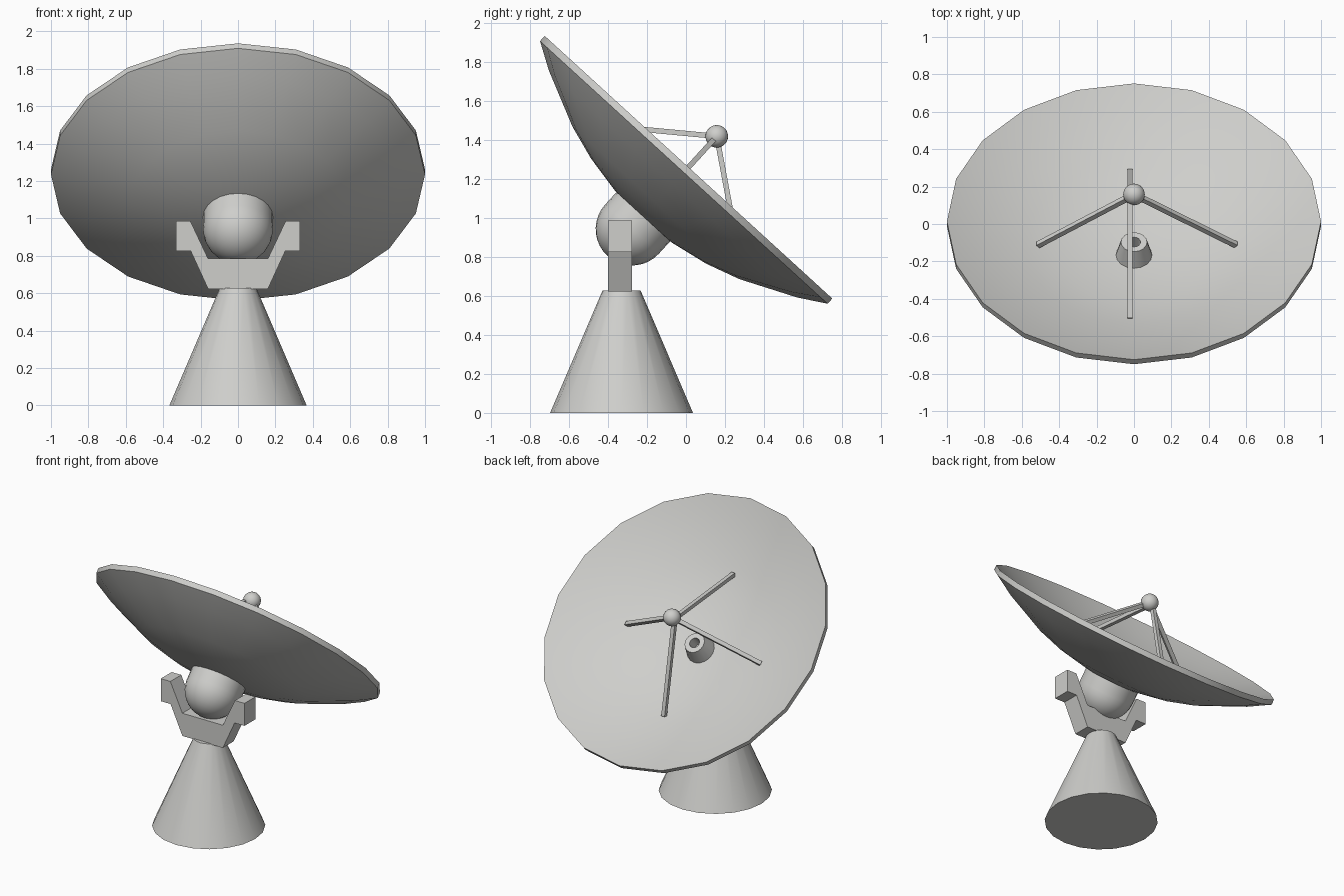
import bpy, bmesh, math
from mathutils import Matrix, Vector

if "Cube" in bpy.data.objects:
    bpy.data.objects.remove(bpy.data.objects["Cube"])

grey = bpy.data.materials.new("light_grey")
grey.diffuse_color = (0.62, 0.62, 0.60, 1)
grey.use_nodes = True
grey.node_tree.nodes["Principled BSDF"].inputs["Base Color"].default_value = grey.diffuse_color

# Dish frame: local z is the dish axis, origin at the centre of the rim plane
DISH = Matrix.Translation((0, 0.013, 1.2615)) @ Matrix.Rotation(math.radians(-42.4), 4, 'X')


def finish(name, bm, matrix=Matrix(), smooth=True):
    bmesh.ops.recalc_face_normals(bm, faces=bm.faces)
    me = bpy.data.meshes.new(name)
    bm.to_mesh(me)
    bm.free()
    me.materials.append(grey)
    ob = bpy.data.objects.new(name, me)
    ob.matrix_world = matrix
    bpy.context.collection.objects.link(ob)
    if smooth:
        bpy.ops.object.select_all(action='DESELECT')
        ob.select_set(True)
        bpy.context.view_layer.objects.active = ob
        bpy.ops.object.shade_smooth_by_angle(angle=math.radians(30))
    return ob


def lathe(name, profile, matrix=Matrix(), sides=20):
    """Revolve (radius, height) points around local z; radius 0 closes to a point."""
    bm = bmesh.new()
    verts = [bm.verts.new((r, 0, z)) for r, z in profile]
    edges = [bm.edges.new(p) for p in zip(verts, verts[1:])]
    bmesh.ops.spin(bm, geom=verts + edges, cent=(0, 0, 0), axis=(0, 0, 1),
                   angle=2 * math.pi, steps=sides, use_duplicate=False)
    bmesh.ops.remove_doubles(bm, verts=bm.verts, dist=1e-4)
    return finish(name, bm, matrix)


def bar(name, a, b, width, matrix):
    """Square bar between two points."""
    a, b = Vector(a), Vector(b)
    d = b - a
    rot = d.to_track_quat('Z', 'Y').to_matrix().to_4x4()
    bm = bmesh.new()
    bmesh.ops.create_cube(bm, size=1, matrix=Matrix.Translation((a + b) / 2) @ rot
                          @ Matrix.Diagonal((width, width, d.length, 1)))
    return finish(name, bm, matrix, smooth=False)


# Conical pedestal
lathe("pedestal", [(0, 0), (0.367, 0), (0.098, 0.628), (0, 0.628)],
      Matrix.Translation((0, -0.331, 0)))

# Yoke: mirrored front outline, extruded in depth
half = [(0.16, 0.623), (0.253, 0.826), (0.331, 0.826), (0.331, 0.987), (0.255, 0.987), (0.16, 0.785)]
outline = half + [(-x, z) for x, z in reversed(half)]
bm = bmesh.new()
face = bm.faces.new([bm.verts.new((x, -0.40, z)) for x, z in outline])
ext = bmesh.ops.extrude_face_region(bm, geom=[face])
bmesh.ops.translate(bm, vec=(0, 0.123, 0),
                    verts=[v for v in ext["geom"] if isinstance(v, bmesh.types.BMVert)])
finish("yoke", bm, smooth=False)

# Dish: shallow inner bowl, deeper back
radii = [0, 0.2, 0.4, 0.58, 0.863, 1]
inner = [(r, 0.27 * (r * r - 1)) for r in radii]
outer = [(r, -0.036 + 0.32 * (r * r - 1)) for r in reversed(radii)]
lathe("dish", inner + outer, DISH)

# Rounded hub behind the dish
R, HZ = 0.187, -0.43
dome = [(R * math.sin(math.radians(t)), HZ - R * math.cos(math.radians(t))) for t in range(0, 91, 10)]
lathe("hub", dome + [(R, -0.32), (0, -0.32)], DISH, 24)

# Hollow feed horn in the middle of the dish
lathe("feed_horn", [(0, -0.29), (0.103, -0.29), (0.07, -0.162), (0.035, -0.162),
                    (0.035, -0.25), (0, -0.25)], DISH, 16)

# Receiver ball
bm = bmesh.new()
bmesh.ops.create_uvsphere(bm, u_segments=20, v_segments=12, radius=0.058)
finish("receiver_ball", bm, DISH @ Matrix.Translation((0, 0, 0.215)))

# Four struts holding the ball
TOP = 0.215
for name, s in (("right", 1), ("left", -1)):
    bar("strut_" + name, (0.016 + 0.53 * s, 0, -0.185), (0.0, 0, TOP), 0.027, DISH)
for name, s in (("lower", 1), ("upper", -1)):
    bar("strut_" + name, (-0.022, 0.53 * s, -0.185), (-0.022, 0, TOP), 0.027, DISH)
